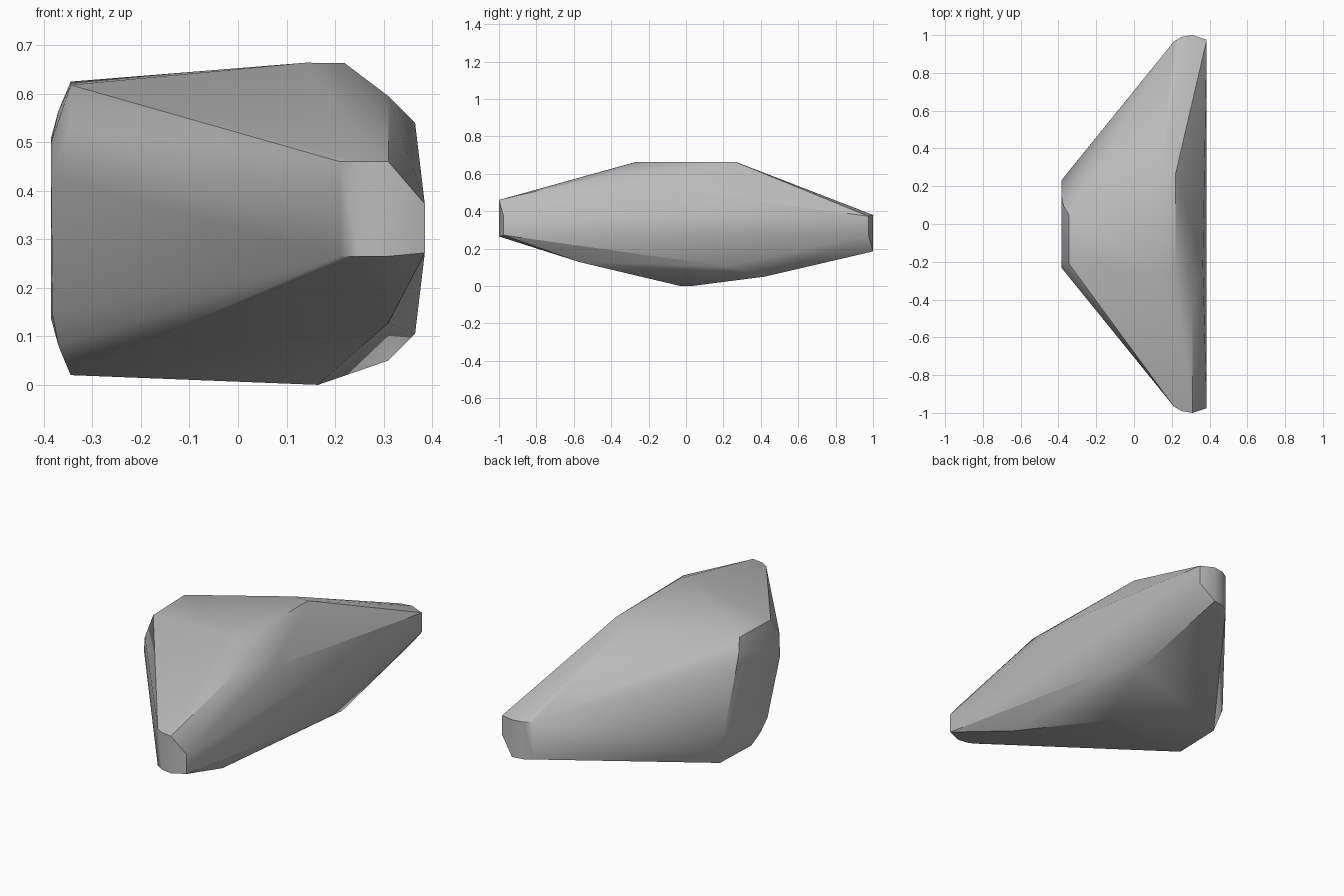
import bpy
import bmesh
import math

cube = bpy.data.objects.get("Cube")
if cube:
    bpy.data.objects.remove(cube, do_unlink=True)

HEIGHT_SUM = 0.645  # the boulder repeats under a half turn about the x axis


def half_turn(p):
    return (p[0], -p[1], HEIGHT_SUM - p[2])


# Blunt front tip: a rounded outline between an upper and a lower level
tip_outline = [(0.21, -0.965), (0.25, -0.99), (0.31, -1.0)]
tip = [(x, y, z) for x, y in tip_outline for z in (0.265, 0.46)]
tip += [(0.385, -0.975, z) for z in (0.272, 0.373)]

# Shoulder on the steep side
shoulder = [(0.31, -0.42, 0.595), (0.365, -0.22, 0.54)]

# Rounded narrow end, slanted like a leaning oval
narrow_end = [
    (-0.345, -0.21, 0.618), (-0.345, -0.28, 0.53), (-0.345, 0.05, 0.625),
    (-0.385, -0.19, 0.50), (-0.385, -0.23, 0.43), (-0.385, 0.06, 0.51),
    (-0.37, 0.09, 0.565), (-0.382, 0.13, 0.50),
]
repeated = tip + shoulder + narrow_end

# Flat crown above, blunt keel below
crown = [(x, y, z) for x, z in ((0.14, 0.664), (0.22, 0.663)) for y in (-0.265, 0.265)]
keel = [(0.165, -0.03, 0.0), (0.165, 0.03, 0.0), (0.31, -0.57, 0.128)]

# Wrap all corners in one convex stone
bm = bmesh.new()
for p in repeated + [half_turn(p) for p in repeated] + crown + keel:
    bm.verts.new(p)
hull = bmesh.ops.convex_hull(bm, input=bm.verts[:])
loose = {v for v in hull["geom_interior"] + hull["geom_unused"]
         if isinstance(v, bmesh.types.BMVert)}
bmesh.ops.delete(bm, geom=list(loose), context='VERTS')
bmesh.ops.dissolve_limit(bm, angle_limit=math.radians(1),
                         verts=bm.verts[:], edges=bm.edges[:])
bmesh.ops.recalc_face_normals(bm, faces=bm.faces[:])

mesh = bpy.data.meshes.new("boulder")
bm.to_mesh(mesh)
bm.free()
boulder = bpy.data.objects.new("boulder", mesh)
bpy.context.collection.objects.link(boulder)

# Plain grey stone
stone = bpy.data.materials.new("grey_stone")
stone.use_nodes = True
grey = (0.5, 0.5, 0.5, 1.0)
stone.diffuse_color = grey
stone.node_tree.nodes["Principled BSDF"].inputs["Base Color"].default_value = grey
mesh.materials.append(stone)

# Soft shading across shallow facets, crisp main ridges
bpy.ops.object.select_all(action='DESELECT')
boulder.select_set(True)
bpy.context.view_layer.objects.active = boulder
bpy.ops.object.shade_smooth_by_angle(angle=math.radians(30))
